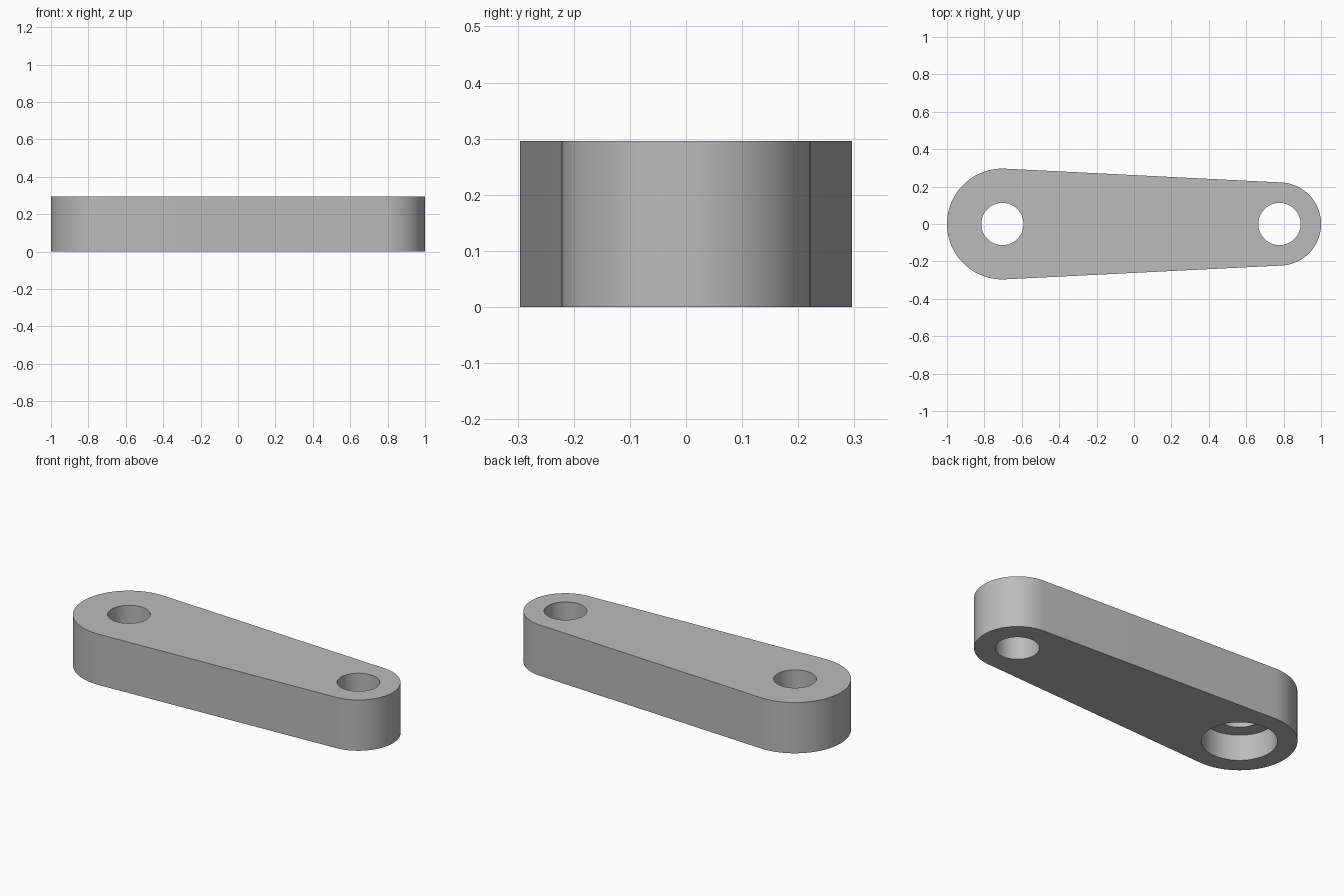
import bpy
import bmesh
from math import acos, cos, sin, pi

cube = bpy.data.objects.get("Cube")
if cube:
    bpy.data.objects.remove(cube, do_unlink=True)

# Proportions in design units, scaled so the arm is 2 long
U = 2 / 54
THICK = 8 * U
BIG_X, BIG_R = -19 * U, 8 * U
SMALL_X, SMALL_R = 21 * U, 6 * U
HOLE_R = 3.05 * U
BORE_R, BORE_DEPTH = 5.25 * U, 4 * U
SEGMENTS = 96

grey = bpy.data.materials.new("mid_grey")
grey.use_nodes = True
colour = (0.5, 0.5, 0.5, 1)
grey.diffuse_color = colour
grey.node_tree.nodes["Principled BSDF"].inputs["Base Color"].default_value = colour


def arc(x, radius, start, end, steps):
    angles = [start + (end - start) * i / steps for i in range(steps + 1)]
    return [(x + radius * cos(a), radius * sin(a)) for a in angles]


def prism(name, outline, bottom, top):
    """Extrude a flat outline upwards into a solid."""
    bm = bmesh.new()
    face = bm.faces.new([bm.verts.new((x, y, bottom)) for x, y in outline])
    result = bmesh.ops.extrude_face_region(bm, geom=[face])
    moved = [v for v in result["geom"] if isinstance(v, bmesh.types.BMVert)]
    bmesh.ops.translate(bm, verts=moved, vec=(0, 0, top - bottom))
    bmesh.ops.recalc_face_normals(bm, faces=bm.faces)
    mesh = bpy.data.meshes.new(name)
    bm.to_mesh(mesh)
    bm.free()
    mesh.materials.append(grey)
    obj = bpy.data.objects.new(name, mesh)
    bpy.context.collection.objects.link(obj)
    return obj


def cut_round(target, name, x, radius, bottom, top):
    """Cut a vertical round pocket and discard the cutter."""
    circle = arc(x, radius, 0, 2 * pi, SEGMENTS)[:-1]
    cutter = prism(name, circle, bottom, top)
    cutter.hide_render = True
    cut = target.modifiers.new(name, "BOOLEAN")
    cut.operation = "DIFFERENCE"
    cut.solver = "EXACT"
    cut.object = cutter
    bpy.ops.object.modifier_apply(modifier=cut.name)
    bpy.data.objects.remove(cutter, do_unlink=True)


# Tapered arm: two round ends joined by tangent sides
tangent = acos((BIG_R - SMALL_R) / (SMALL_X - BIG_X))
side = pi - tangent
outline = arc(SMALL_X, SMALL_R, -side, side, SEGMENTS // 2)
outline += arc(BIG_X, BIG_R, side, 2 * pi - side, SEGMENTS // 2)
# The straight sides lean towards the small end
outline = arc(SMALL_X, SMALL_R, -tangent, tangent, SEGMENTS // 2)
outline += arc(BIG_X, BIG_R, tangent, 2 * pi - tangent, SEGMENTS // 2)
arm = prism("lever_arm", outline, 0, THICK)
bpy.context.view_layer.objects.active = arm
arm.select_set(True)

# Through holes and the wide bore under the big end
cut_round(arm, "big_end_hole", BIG_X, HOLE_R, -U, THICK + U)
cut_round(arm, "small_end_hole", SMALL_X, HOLE_R, -U, THICK + U)
cut_round(arm, "big_end_bore", BIG_X, BORE_R, -U, BORE_DEPTH)

bpy.ops.object.select_all(action="DESELECT")
arm.select_set(True)
bpy.ops.object.shade_smooth_by_angle(angle=pi / 6)
